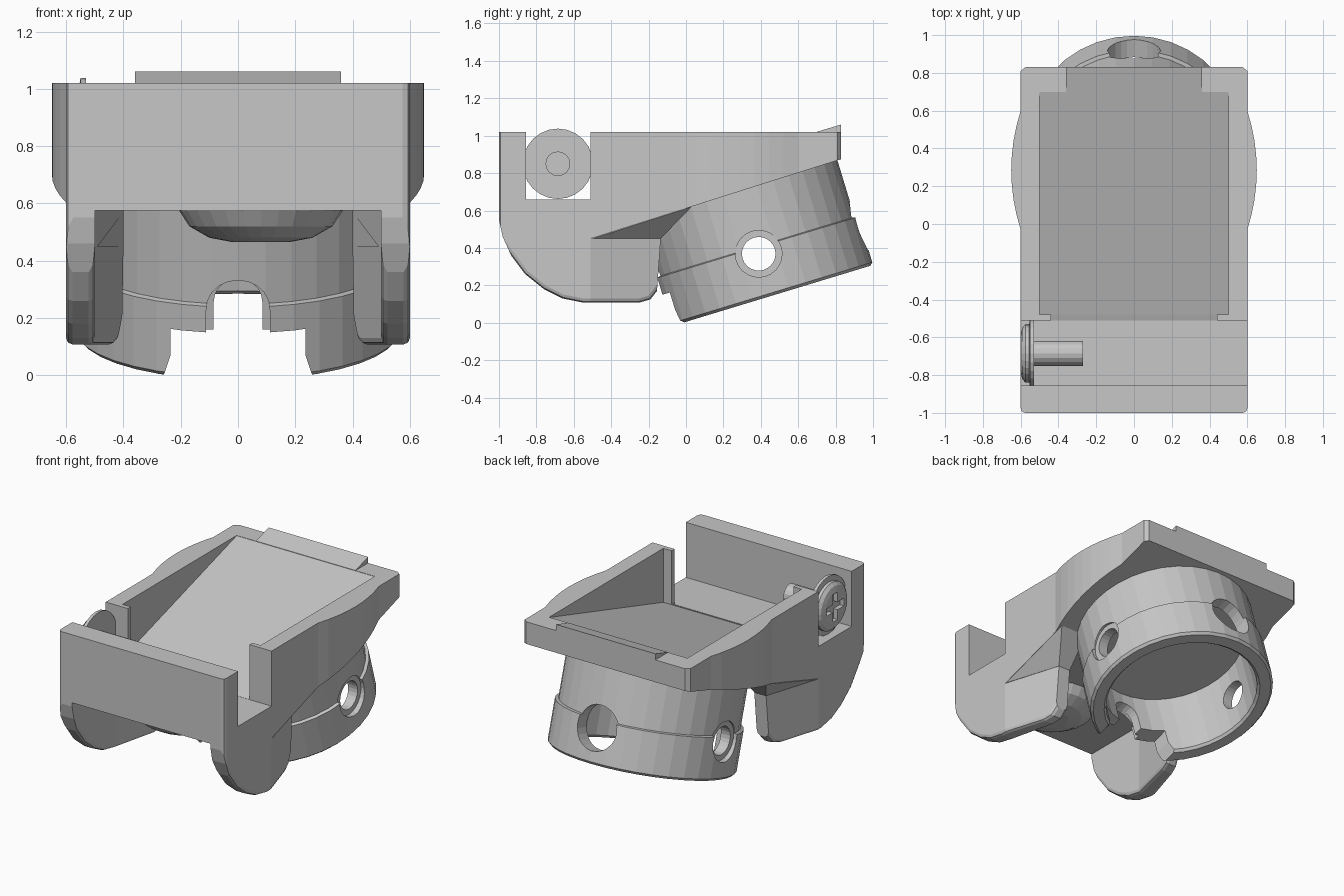
import bpy, bmesh, math
from mathutils import Matrix, Vector

if "Cube" in bpy.data.objects:
    bpy.data.objects.remove(bpy.data.objects["Cube"])

GREY = 0.57
grey = bpy.data.materials.new("matte_grey")
grey.use_nodes = True
grey.diffuse_color = (GREY, GREY, GREY, 1)
grey.node_tree.nodes["Principled BSDF"].inputs["Base Color"].default_value = (GREY, GREY, GREY, 1)


def finish(name, bm):
    bmesh.ops.recalc_face_normals(bm, faces=bm.faces)
    mesh = bpy.data.meshes.new(name)
    bm.to_mesh(mesh)
    bm.free()
    mesh.materials.append(grey)
    obj = bpy.data.objects.new(name, mesh)
    bpy.context.collection.objects.link(obj)
    return obj


def prism(name, points, axis, start, end):
    """Extrude a flat outline along x (points are y,z), y (x,z) or z (x,y)."""
    place = {"x": lambda a, b, t: (t, a, b),
             "y": lambda a, b, t: (a, t, b),
             "z": lambda a, b, t: (a, b, t)}[axis]
    bm = bmesh.new()
    rings = [[bm.verts.new(place(a, b, t)) for a, b in points] for t in (start, end)]
    for ring in rings:
        bm.faces.new(ring)
    n = len(points)
    for i in range(n):
        j = (i + 1) % n
        bm.faces.new((rings[0][i], rings[0][j], rings[1][j], rings[1][i]))
    return finish(name, bm)


def box(name, x, y, z):
    return prism(name, [(x[0], y[0]), (x[1], y[0]), (x[1], y[1]), (x[0], y[1])], "z", *z)


def revolve(name, profile, sides, matrix=Matrix(), closed=False):
    """Turn a radius,height profile round z; open profiles are capped."""
    bm = bmesh.new()
    rings = [[bm.verts.new((r * math.cos(math.tau * k / sides),
                            r * math.sin(math.tau * k / sides), h))
              for k in range(sides)] for r, h in profile]
    for i in range(len(rings) if closed else len(rings) - 1):
        a, b = rings[i], rings[(i + 1) % len(rings)]
        for k in range(sides):
            m = (k + 1) % sides
            bm.faces.new((a[k], a[m], b[m], b[k]))
    if not closed:
        bm.faces.new(rings[0])
        bm.faces.new(rings[-1])
    bm.transform(matrix)
    return finish(name, bm)


def rod(name, radius, start, end, sides=24):
    start, end = Vector(start), Vector(end)
    turn = (end - start).to_track_quat("Z", "Y").to_matrix().to_4x4()
    return revolve(name, [(radius, 0), (radius, (end - start).length)], sides,
                   Matrix.Translation(start) @ turn)


def boolean(obj, operation, cutter):
    cutter.hide_render = True
    mod = obj.modifiers.new("cut", "BOOLEAN")
    mod.operation, mod.object, mod.solver = operation, cutter, "EXACT"
    graph = bpy.context.evaluated_depsgraph_get()
    mesh = bpy.data.meshes.new_from_object(obj.evaluated_get(graph))
    obj.modifiers.clear()
    obj.data = mesh
    bpy.data.objects.remove(cutter)


# Body: plan outline with bulged flanks, trimmed by the side profile
half = [(0.575, -1), (0.593, -0.993), (0.6, -0.975)]
for i in range(9):
    t = i / 4 - 1
    half.append((0.6 + 0.05 * (1 - t * t), 0.285 + 0.315 * t))
half += [(0.6, 0.81), (0.575, 0.83)]
body = prism("body", half + [(-x, y) for x, y in reversed(half)], "z", -0.1, 1.02)
side = [(-1.1, 1.2), (-1.1, 0.58), (-1, 0.55), (-0.98, 0.46), (-0.935, 0.36),
        (-0.86, 0.26), (-0.76, 0.18), (-0.66, 0.13), (-0.55, 0.108), (-0.25, 0.108),
        (-0.19, 0.125), (-0.155, 0.17), (-0.135, 0.45), (-0.51, 0.45), (0.9, 0.897),
        (0.9, 1.2), (-0.51, 1.2), (-0.51, 0.66), (-0.855, 0.66), (-0.855, 1.2)]
boolean(body, "INTERSECT", prism("side_cutter", side, "x", -1, 1))

# Space between the arms, whose rear ends lean inward, and the sloping tray
gap = [(-0.5, -1.1), (0.5, -1.1), (0.5, -0.55), (0.4, -0.135), (0.4, 0),
       (-0.4, 0), (-0.4, -0.135), (-0.5, -0.55)]
ramp = [(-0.48, 0.667), (0.7, 1.018), (0.7, 1.3), (-0.48, 1.3)]
mouth = [(-0.6, 0.661), (-0.51, 0.661), (-0.47, 0.675), (-0.47, 1.3), (-0.6, 1.3)]
boolean(body, "DIFFERENCE", prism("gap_cutter", gap, "z", -0.2, 0.575))
for s in (-1, 1):
    lean = [(s * 0.606, -0.53), (s * 0.474, -0.1), (s * 0.8, -0.1), (s * 0.8, -0.53)]
    boolean(body, "DIFFERENCE", prism("lean_cutter", lean, "z", -0.2, 0.452))
boolean(body, "DIFFERENCE", prism("tray_cutter", ramp, "x", -0.5, 0.5))
boolean(body, "DIFFERENCE", prism("mouth_cutter", mouth, "x", -0.44, 0.44))

# Round off the lower rims of both arms
bm = bmesh.new()
bm.from_mesh(body.data)
rims = []
for e in bm.edges:
    a, b = (v.co for v in e.verts)
    if (max(a.z, b.z) < 0.44 and abs(a.x - b.x) < 0.5 * e.calc_length()
            and e.calc_face_angle(0) > 1):
        rims.append(e)
bmesh.ops.bevel(bm, geom=rims, offset=0.022, segments=2, profile=0.5,
                affect="EDGES", clamp_overlap=True)
bm.to_mesh(body.data)
bm.free()

# Raised tab at the back end of the tray
prism("back_tab", [(0.7, 1.0), (0.7, 1.021), (0.83, 1.06), (0.83, 0.9)], "x", -0.36, 0.36)

# Sloping webs joining arms to the tray underside
for s, name in ((1, "left_web"), (-1, "right_web")):
    bm = bmesh.new()
    for x, y, z in ((0.6, -0.5, 0.45), (0.6, 0.03, 0.62), (0.485, -0.135, 0.45),
                    (0.4, -0.135, 0.45), (0.4, -0.135, 0.6), (0.495, -0.5, 0.45),
                    (0.495, -0.5, 0.6), (0.41, 0.03, 0.62)):
        bm.verts.new((s * x, y, z))
    bmesh.ops.convex_hull(bm, input=bm.verts)
    finish(name, bm)

# Tilted tube with a thicker lower band
tube = revolve("tube", [(0.553, 0), (0.568, 0.015), (0.568, 0.27), (0.548, 0.275), (0.548, 0.64),
                        (0.47, 0.64), (0.47, 0.015), (0.485, 0)], 36, closed=True)
HOLE = 0.235
boolean(tube, "DIFFERENCE", rod("side_hole", 0.09, (-1, 0, HOLE), (1, 0, HOLE)))
for s in (-1, 1):
    boolean(tube, "DIFFERENCE", rod("counterbore", 0.125, (s * 0.53, 0, HOLE), (s, 0, HOLE)))
boolean(tube, "DIFFERENCE", rod("back_hole", 0.14, (0, 0.2, 0.22), (0, 1, 0.22)))
# Arched front slot, wider on the outside, above a broad notch
for r, depth, top in ((0.085, -0.2, 0.275), (0.112, -0.52, 0.25)):
    arch = [(-r, -0.1), (r, -0.1)]
    arch += [(r * math.cos(math.pi * i / 10), top + r * math.sin(math.pi * i / 10))
             for i in range(11)]
    boolean(tube, "DIFFERENCE", prism("arch_cutter", arch, "y", -1, depth))
notch = [(-0.29, -0.1), (0.29, -0.1), (0.235, 0.08), (0.235, 0.175), (-0.235, 0.175), (-0.235, 0.08)]
boolean(tube, "DIFFERENCE", prism("notch_cutter", notch, "y", -1, -0.2))
# Solid ceiling inside the tube
ceiling = revolve("tube_ceiling", [(0.475, 0.44), (0.475, 0.62)], 36)
for part in (tube, ceiling):
    part.rotation_euler.x = math.radians(16.9)
    part.location = (0, 0.457, 0.144)

# Shallow rounded boss under the slot floor
revolve("under_boss", [(0.1, 0.465), (0.18, 0.48), (0.25, 0.52), (0.285, 0.574), (0.285, 0.6)], 28,
        Matrix.Translation((0.08, -0.685, 0)))

# Cross-head bolt lying in the slot
outward = Matrix.Translation((-0.53, -0.685, 0.85)) @ Matrix.Rotation(-math.pi / 2, 4, "Y")
head = revolve("bolt_head", [(0.188, 0), (0.188, 0.02), (0.155, 0.025), (0.155, 0.045),
                             (0.135, 0.062), (0.1, 0.07)], 24, outward)
for a, b in ((0.09, 0.025), (0.025, 0.09)):
    boolean(head, "DIFFERENCE", box("cross_cutter", (-0.7, -0.57),
                                    (-0.685 - a, -0.685 + a), (0.85 - b, 0.85 + b)))
rod("bolt_shaft", 0.066, (-0.54, -0.685, 0.85), (-0.27, -0.685, 0.85), 16)
